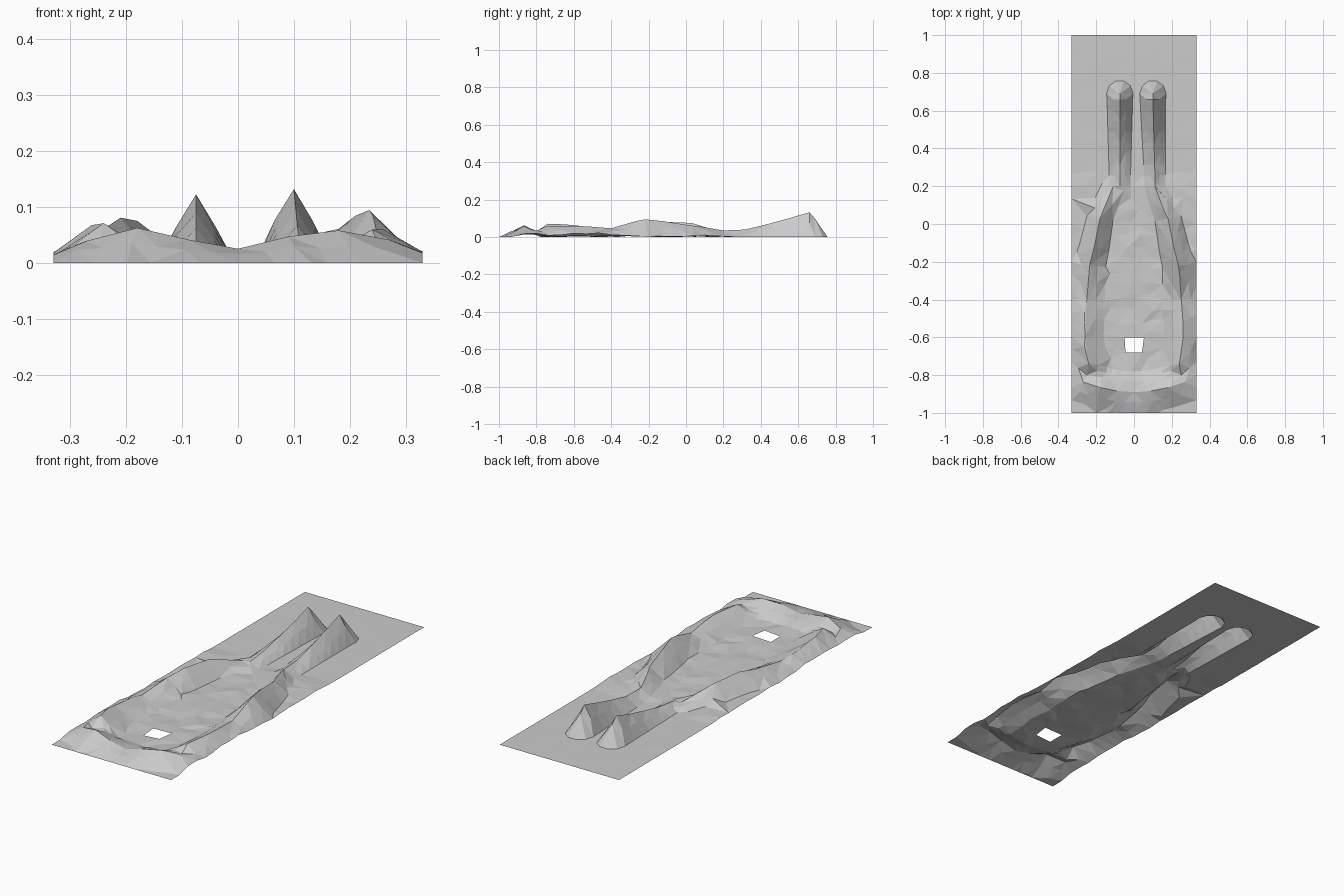
import bpy, random
from mathutils import Vector
from mathutils.geometry import delaunay_2d_cdt

if "Cube" in bpy.data.objects:
    bpy.data.objects.remove(bpy.data.objects["Cube"])

random.seed(4)
W, L = 0.33, 1.0


def wedge(cx, start, peak):
    """Long wedge that rises towards the back, then drops steeply."""
    line = []
    for i in range(5):
        t = i / 4
        line.append((cx + start * (1 - t), .2 + .46 * t, .025 + (peak - .025) * t ** 1.4, .055 + .013 * t))
    return line + [(cx, .69, peak * .75, .07)]


def bank(side, heights):
    """Side bank: one shared path, mirrored, with its own heights."""
    path = [(.11, .2), (.18, .03), (.21, -.12), (.235, -.22),
            (.25, -.4), (.26, -.6), (.24, -.74), (.25, -.8)]
    return [(side * x, y, h, .06 + .04 * min(1, (.2 - y) * 1.5)) for (x, y), h in zip(path, heights)]


front_heights = [.04, .066, .046, .029, .05, .058, .045]
ridges = [
    wedge(-.075, 0, .125),
    wedge(.10, .012, .138),
    bank(-1, [.025, .075, .085, .065, .045, .063, .075, .025]),
    bank(1, [.035, .065, .09, .10, .05, .064, .062, .035]),
    # front bank, bowed slightly
    [(-.27 + .09 * i, -.89 + .006 * (i - 3) ** 2, h, .11) for i, h in enumerate(front_heights)],
]


def height(x, y):
    """Highest of all tent-shaped ridges at a point."""
    best, p = 0, Vector((x, y))
    for r in ridges:
        for a, b in zip(r, r[1:]):
            pa, d = Vector(a[:2]), Vector(b[:2]) - Vector(a[:2])
            t = max(0, min(1, (p - pa).dot(d) / d.length_squared))
            dist = (p - pa - d * t).length
            h, w = a[2] + (b[2] - a[2]) * t, a[3] + (b[3] - a[3]) * t
            best = max(best, h * min(1, 1.12 * max(0, 1 - dist / w)))
    return best


pts, edges = [], []


def add(x, y, gap=0.0):
    """Add a point unless it is off the sheet or too near another."""
    p = Vector((x, y))
    if abs(x) > W or abs(y) > L:
        return -1
    for i, q in enumerate(pts):
        if (p - q).length < max(gap, 1e-4):
            return i if gap == 0 else -1
    pts.append(p)
    return len(pts) - 1


def chain(line, closed=False):
    ids = [add(*p) for p in line]
    edges.extend(zip(ids, ids[1:]))
    if closed:
        edges.append((ids[-1], ids[0]))


# Sheet border and hole outline
border = [(-W + 2 * W * i / 10, -L) for i in range(10)]
border += [(W, -L + 2 * L * i / 30) for i in range(30)]
border += [(-x, -y) for x, y in border]
chain(border, True)
chain([(-.045, -.68), (.042, -.68), (.053, -.60), (-.05, -.60)], True)

# Crests, then flank and foot points beside them
for r in ridges:
    chain([p[:2] for p in r])
for r in ridges:
    for a, b in zip(r, r[1:]):
        d = (Vector(b[:2]) - Vector(a[:2])).normalized()
        n = Vector((-d.y, d.x))
        for t in (0, .5):
            c = Vector(a[:2]).lerp(Vector(b[:2]), t)
            w = a[3] + (b[3] - a[3]) * t
            for k in (-1, 1, -.5, .5):
                q = c + n * w * k
                add(q.x, q.y, .028)

# Rounded ends of the wedges
for r in ridges[:2]:
    for i in range(6):
        q = Vector((.07, 0, 0))
        q = Vector((q.x, 0)).to_3d()
        a = 3.14159 * i / 5
        from math import cos, sin
        add(r[-1][0] + .07 * cos(a), .69 + .07 * sin(a), .012)

# Loose points fill the flat ground and the basin
for j in range(31):
    for i in range(12):
        add(-.305 + .056 * i + random.uniform(-.014, .014),
            -.97 + .065 * j + random.uniform(-.016, .016), .042)

v2, _, faces, *_ = delaunay_2d_cdt(pts, edges, [], 0, 1e-5)


def ground(x, y):
    """Final height with a little roughness."""
    z = height(x, y)
    edge = abs(y) > .999
    bump = 0 if edge else random.uniform(0, .009 if -.8 < y < .25 else .001)
    if z > .015:
        bump = random.uniform(-.003, .003)
    if edge:
        z *= .2
    return max(.001, .004 + z * .97 + bump)


verts = [(p.x, p.y, ground(p.x, p.y)) for p in v2]


def keep(f):
    """Leave out the faces inside the hole."""
    x = sum(verts[i][0] for i in f) / len(f)
    y = sum(verts[i][1] for i in f) / len(f)
    return not (-.68 < y < -.60 and -.05 < x < .05)


mesh = bpy.data.meshes.new("terrain_sheet")
mesh.from_pydata(verts, [], [list(f) for f in faces if keep(f)])
mesh.update()
obj = bpy.data.objects.new("terrain_sheet", mesh)
bpy.context.collection.objects.link(obj)

# Rest the sheet on z = 0
low = min(v.co.z for v in mesh.vertices)
for v in mesh.vertices:
    v.co.z -= low
